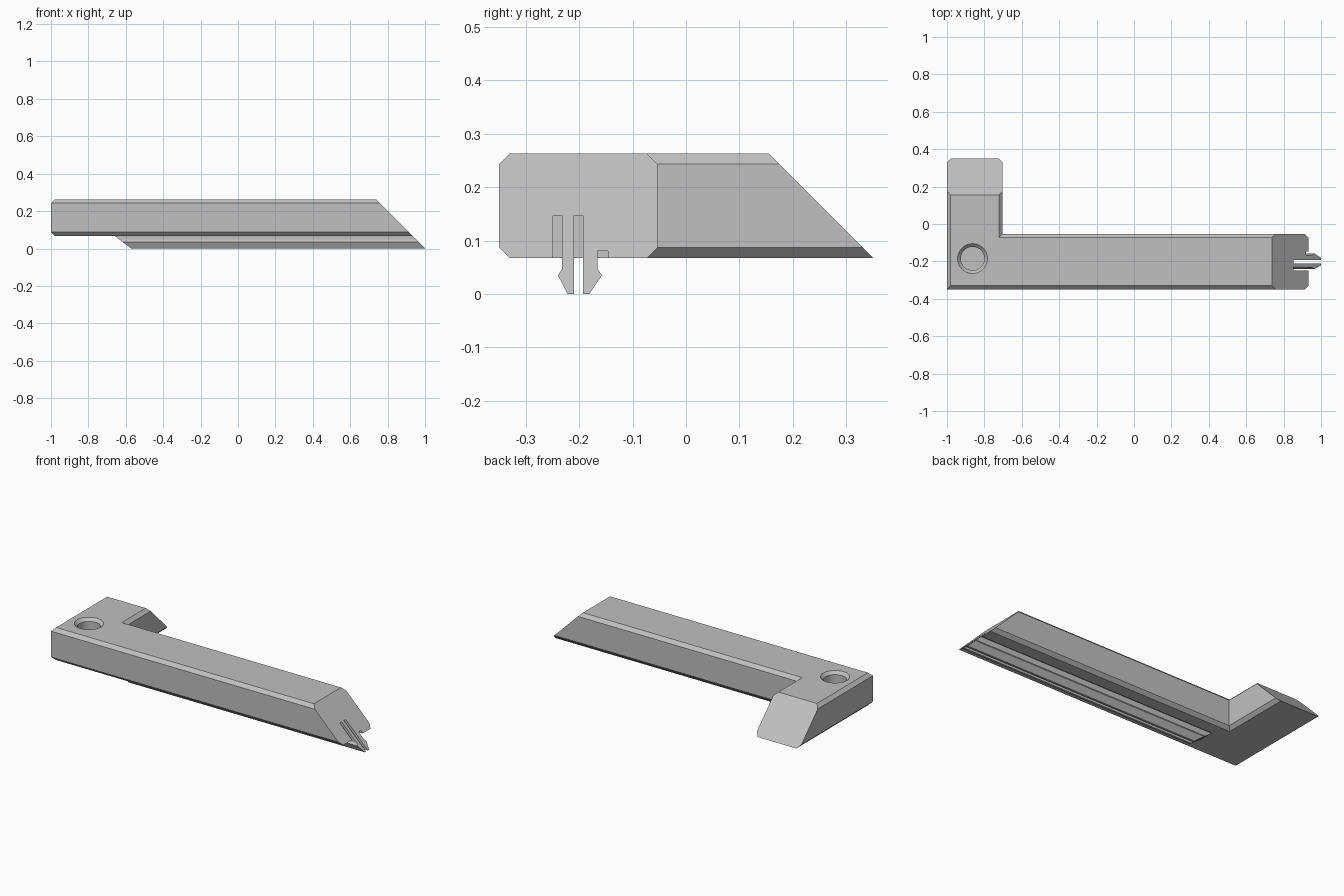
import bpy
import bmesh

cube = bpy.data.objects.get("Cube")
if cube:
    bpy.data.objects.remove(cube, do_unlink=True)

grey = bpy.data.materials.new("light grey")
grey.use_nodes = True
colour = (0.53, 0.53, 0.53, 1)
grey.diffuse_color = colour
grey.node_tree.nodes["Principled BSDF"].inputs["Base Color"].default_value = colour

BOTTOM, TOP, WIDTH, BEVEL = 0.067, 0.263, 0.297, 0.02
FRONT = -0.35


def loft(name, rings):
    """Join equal closed rings of points into a capped solid."""
    bm = bmesh.new()
    loops = [[bm.verts.new(p) for p in ring] for ring in rings]
    n = len(loops[0])
    for a, b in zip(loops, loops[1:]):
        for i in range(n):
            j = (i + 1) % n
            bm.faces.new((a[i], a[j], b[j], b[i]))
    bm.faces.new(loops[0])
    bm.faces.new(loops[-1])
    bmesh.ops.recalc_face_normals(bm, faces=bm.faces)
    mesh = bpy.data.meshes.new(name)
    bm.to_mesh(mesh)
    bm.free()
    obj = bpy.data.objects.new(name, mesh)
    mesh.materials.append(grey)
    bpy.context.collection.objects.link(obj)
    return obj


def right_end(z):
    return 1.0 - z


def left_end(z):
    return -0.57 - 1.34 * z


def rail(name, profile, extra=0):
    """Extrude a (y, z) profile along x between the two slanted ends."""
    return loft(name, [[(left_end(z), y, z) for y, z in profile],
                       [(right_end(z) + extra, y, z) for y, z in profile]])


def cut(target, cutter):
    cutter.hide_render = True
    mod = target.modifiers.new("cut", "BOOLEAN")
    mod.operation = "DIFFERENCE"
    mod.solver = "EXACT"
    mod.object = cutter
    bpy.context.view_layer.objects.active = target
    bpy.ops.object.modifier_apply(modifier=mod.name)
    bpy.data.objects.remove(cutter, do_unlink=True)


# L-shaped body: bevelled section swept round a mitred corner
lo, hi = BOTTOM + BEVEL, TOP - BEVEL
section = [(BEVEL, BOTTOM), (WIDTH - BEVEL, BOTTOM), (WIDTH, lo), (WIDTH, hi),
           (WIDTH - BEVEL, TOP), (BEVEL, TOP), (0, hi), (0, lo)]
body = loft("corner_body", [
    [(right_end(z), FRONT + t, z) for t, z in section],
    [(-1 + t, FRONT + t, z) for t, z in section],
    [(-1 + t, 0.418 - z, z) for t, z in section]])

# Slots under the long arm
for y0, y1, top in ((-0.249, -0.232, 0.147), (-0.21, -0.193, 0.147), (-0.166, -0.146, 0.08)):
    profile = [(y0, 0.03), (y1, 0.03), (y1, top), (y0, top)]
    cut(body, rail("slot_cutter", profile, extra=0.1))

# Countersunk blind hole at the corner
bm = bmesh.new()
rings = []
for radius, z in ((0.063, 0.16), (0.063, 0.246), (0.08, TOP), (0.08, 0.3)):
    ring = bmesh.ops.create_circle(bm, segments=48, radius=radius)["verts"]
    rings.append([(v.co.x - 0.863, v.co.y - 0.185, z) for v in ring])
bm.free()
cut(body, loft("hole_cutter", rings))

# Pair of barbed clip prongs, mirrored about the middle slot
MIDDLE = -0.2015
barb = [(0.0085, BOTTOM), (0.0085, 0), (0.0205, 0), (0.044, 0.035),
        (0.0355, 0.047), (0.0355, BOTTOM)]
for name, side in (("front_prong", -1), ("rear_prong", 1)):
    outline = [(MIDDLE + side * (w if side > 0 else min(w, 0.0385)), z) for w, z in barb]
    if side < 0:
        outline[4:] = [(-0.232, 0.047), (-0.232, BOTTOM)]
    rail(name, outline)

# Smooth hole wall, crisp edges elsewhere
bpy.ops.object.select_all(action="DESELECT")
body.select_set(True)
bpy.context.view_layer.objects.active = body
bpy.ops.object.shade_smooth_by_angle(angle=0.35)
